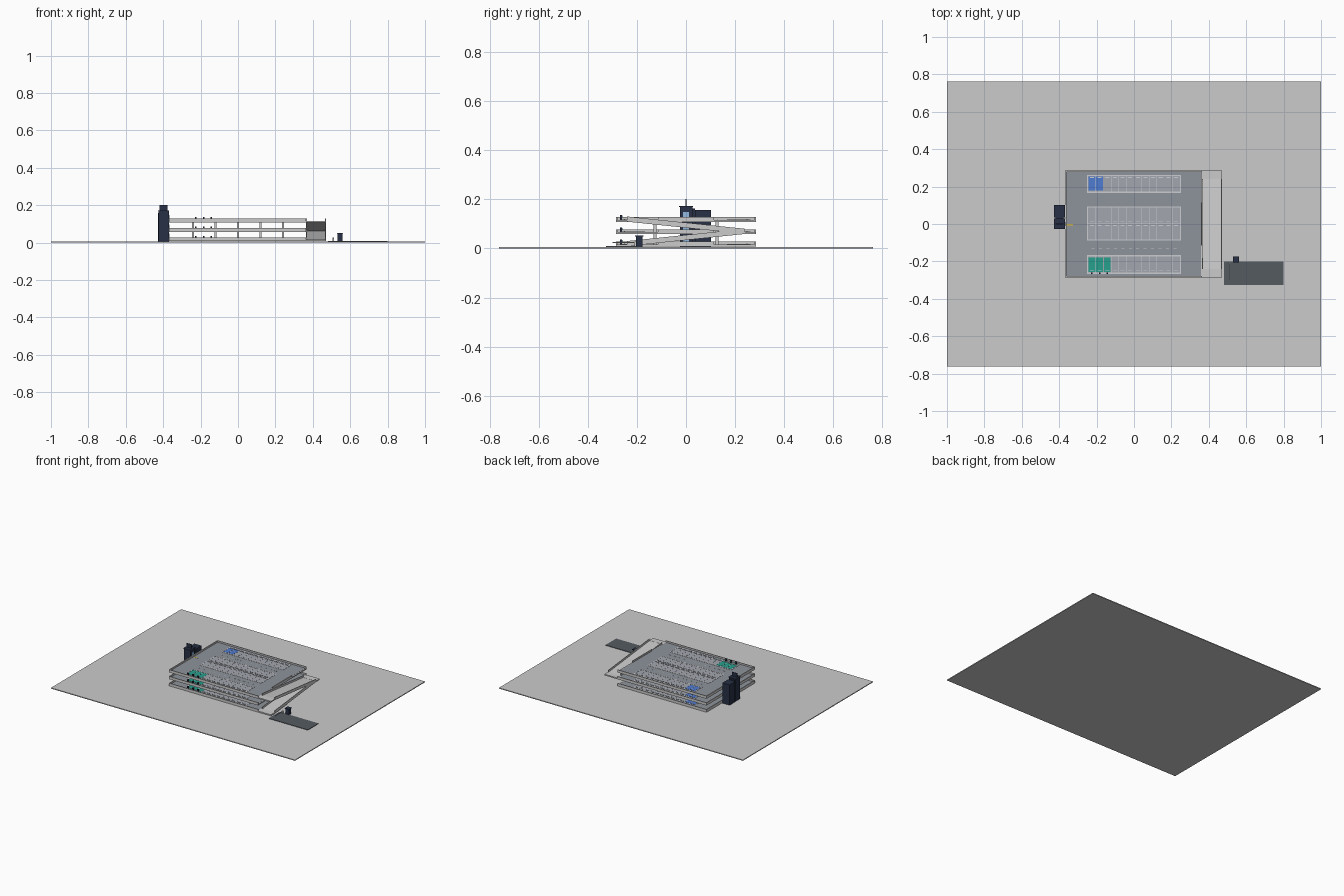
import bpy, bmesh

if "Cube" in bpy.data.objects:
    bpy.data.objects.remove(bpy.data.objects["Cube"])


def material(name, rgb):
    m = bpy.data.materials.new(name)
    m.diffuse_color = (*rgb, 1)
    m.use_nodes = True
    m.node_tree.nodes["Principled BSDF"].inputs["Base Color"].default_value = m.diffuse_color
    return m


NAVY = material("navy", (0.02, 0.03, 0.06))
FLOOR = material("deck_floor", (0.27, 0.29, 0.33))
PAD = material("bay_floor", (0.36, 0.38, 0.42))
LINE = material("line_paint", (0.6, 0.61, 0.64))
TEAL = material("teal", (0.02, 0.35, 0.27))
BLUE = material("blue", (0.08, 0.2, 0.64))
ROAD = material("asphalt", (0.09, 0.105, 0.12))
GLASS = material("glass", (0.3, 0.5, 0.75))
YELLOW = material("yellow", (0.7, 0.5, 0.05))


def mesh_object(name, bm, mat=None):
    bmesh.ops.recalc_face_normals(bm, faces=bm.faces)
    me = bpy.data.meshes.new(name)
    bm.to_mesh(me)
    bm.free()
    ob = bpy.data.objects.new(name, me)
    bpy.context.collection.objects.link(ob)
    if mat:
        me.materials.append(mat)
    return ob


def boxes(name, items, mat=None):
    """One object from boxes given as (x0, x1, y0, y1, z0, z1)."""
    bm = bmesh.new()
    for x0, x1, y0, y1, z0, z1 in items:
        vs = bmesh.ops.create_cube(bm, size=1)["verts"]
        for v in vs:
            v.co.x = x1 if v.co.x > 0 else x0
            v.co.y = y1 if v.co.y > 0 else y0
            v.co.z = z1 if v.co.z > 0 else z0
    return mesh_object(name, bm, mat)


def side_prism(name, profile, x0, x1, mat=None):
    """Extrude a (y, z) profile along x."""
    bm = bmesh.new()
    f = bm.faces.new([bm.verts.new((x0, y, z)) for y, z in profile])
    ext = bmesh.ops.extrude_face_region(bm, geom=[f])["geom"]
    bmesh.ops.translate(bm, vec=(x1 - x0, 0, 0),
                        verts=[v for v in ext if isinstance(v, bmesh.types.BMVert)])
    return mesh_object(name, bm, mat)


# Ground plate
boxes("ground_plate", [(-1, 1, -0.762, 0.762, 0, 0.006)])

# Decks with parapets, bays and markings
X0, X1, Y = -0.368, 0.364, 0.285
T = 0.006                       # parapet thickness
FLOORS = [0.016, 0.066, 0.116]  # top of each deck
BX, NB = 0.245, 12
BW = 2 * BX / NB
ROWS = [(0.173, 0.257), (-0.083, 0.087), (-0.26, -0.173)]

for i, z in enumerate(FLOORS):
    n = f"level_{i + 1}_"
    boxes(n + "slab", [(X0, X1, -Y, Y, z - 0.008, z)])
    boxes(n + "floor", [(X0 + T, X1 - T, -Y + T, Y - T, z, z + 0.0006)], FLOOR)
    top = z + 0.012
    boxes(n + "parapet", [
        (X0, X1, -Y, -Y + T, z, top), (X0, X1, Y - T, Y, z, top),
        (X0, X0 + T, -Y + T, Y - T, z, top), (X1 - T, X1, -0.115, 0.115, z, top)])
    pads, lines, stops = [], [], []
    for y0, y1 in ROWS:
        pads.append((-BX, BX, y0, y1, z, z + 0.001))
        for a, b in ((y0 - 0.006, y0), (y1, y1 + 0.006)):
            lines.append((-BX - 0.006, BX + 0.006, a, b, z, z + 0.002))
        for s in (-1, 1):
            lines.append((s * (BX + 0.003) - 0.003, s * (BX + 0.003) + 0.003, y0, y1, z, z + 0.002))
        for k in range(1, NB):
            x = -BX + k * BW
            lines.append((x - 0.001, x + 0.001, y0, y1, z, z + 0.0018))
    lines.append((-BX, BX, 0.001, 0.003, z, z + 0.0018))
    for k in range(NB):
        x = -BX + (k + 0.5) * BW
        for y in (0.248, 0.012, -0.008, -0.25):
            stops.append((x - 0.011, x + 0.011, y - 0.002, y + 0.002, z, z + 0.004))
    # Dashes down both aisles
    for y in (-0.13, 0.128):
        for k in range(12):
            x = -0.22 + k * 0.04
            lines.append((x - 0.008, x + 0.008, y - 0.001, y + 0.001, z, z + 0.0012))
    boxes(n + "bay_pads", pads, PAD)
    boxes(n + "bay_lines", lines, LINE)
    boxes(n + "wheel_stops", stops, LINE)

    # Accessible bays (blue) and charging bays (teal) with posts
    def bays(count, y0, y1):
        return [(-BX + k * BW + 0.002, -BX + (k + 1) * BW - 0.002, y0, y1, z, z + 0.0015)
                for k in range(count)]
    boxes(n + "accessible_bays", bays(2, 0.178, 0.253), BLUE)
    boxes(n + "charging_bays", bays(3, -0.256, -0.178), TEAL)
    cx = [-BX + (k + 0.5) * BW for k in range(3)]
    boxes(n + "charger_posts", [(x - 0.004, x + 0.004, -0.268, -0.26, z, z + 0.02) for x in cx], NAVY)
    boxes(n + "charger_faces", [(x - 0.003, x + 0.003, -0.26, -0.259, z + 0.009, z + 0.018) for x in cx], TEAL)

    # Yellow strip leading to the stair door
    boxes(n + "door_strip", [(-0.36, -0.325, -0.008, 0.0, z, z + 0.0014)], YELLOW)

# Columns between the decks
for i, z in enumerate(FLOORS[:2]):
    boxes(f"level_{i + 1}_columns",
          [(x - 0.006, x + 0.006, y - 0.006, y + 0.006, z, z + 0.042)
           for x in (-0.24, -0.12, 0, 0.12, 0.24) for y in (-0.127, 0.127)])

# Switchback ramps, side walls and landings
RX0, RX1, RY = X1, 0.470, 0.24
for i, d in enumerate((1, -1)):
    a, b = FLOORS[i], FLOORS[i + 1]
    ya, yb = -d * RY, d * RY

    def band(lo, hi):
        return [(ya, a + lo), (yb, b + lo), (yb, b + hi), (ya, a + hi)]
    side_prism(f"ramp_{i + 1}", band(-0.007, 0), RX0, RX1)
    for side, x in (("inner", RX0), ("outer", RX1 - 0.004)):
        side_prism(f"ramp_{i + 1}_{side}_wall", band(0, 0.014), x, x + 0.004)
for i, (y0, y1) in enumerate(((-Y, -RY), (RY, Y), (-Y, -RY))):
    z = FLOORS[i]
    boxes(f"ramp_landing_{i + 1}", [(X1 - T, RX1, y0, y1, z - 0.008, z + 0.0008)])

# Stair tower, lift tower and blank sign panel
boxes("stair_tower", [(-0.426, -0.370, -0.025, 0.027, 0.006, 0.168)], NAVY)
boxes("stair_tower_roof", [(-0.429, -0.368, -0.028, 0.029, 0.168, 0.173)], NAVY)
boxes("lift_tower", [(-0.428, -0.370, 0.036, 0.101, 0.006, 0.157)], NAVY)
boxes("tower_link", [(-0.420, -0.378, 0.027, 0.036, 0.006, 0.163)], NAVY)
boxes("sign_panel", [(-0.420, -0.378, -0.002, 0.002, 0.173, 0.202)], NAVY)
boxes("tower_doors", [(-0.370, -0.3675, -0.012, 0.012, z, z + 0.032) for z in FLOORS], GLASS)

# Entrance road, booth and barrier
boxes("entrance_road", [(0.48, 0.80, -0.325, -0.20, 0.006, 0.0095)], ROAD)
boxes("booth", [(0.531, 0.559, -0.203, -0.177, 0.006, 0.048)], NAVY)
boxes("booth_roof", [(0.528, 0.562, -0.207, -0.173, 0.048, 0.052)], NAVY)
boxes("barrier_post", [(0.506, 0.514, -0.21, -0.202, 0.009, 0.028)])
boxes("barrier_arm", [(0.508, 0.511, -0.30, -0.21, 0.023, 0.026)])
